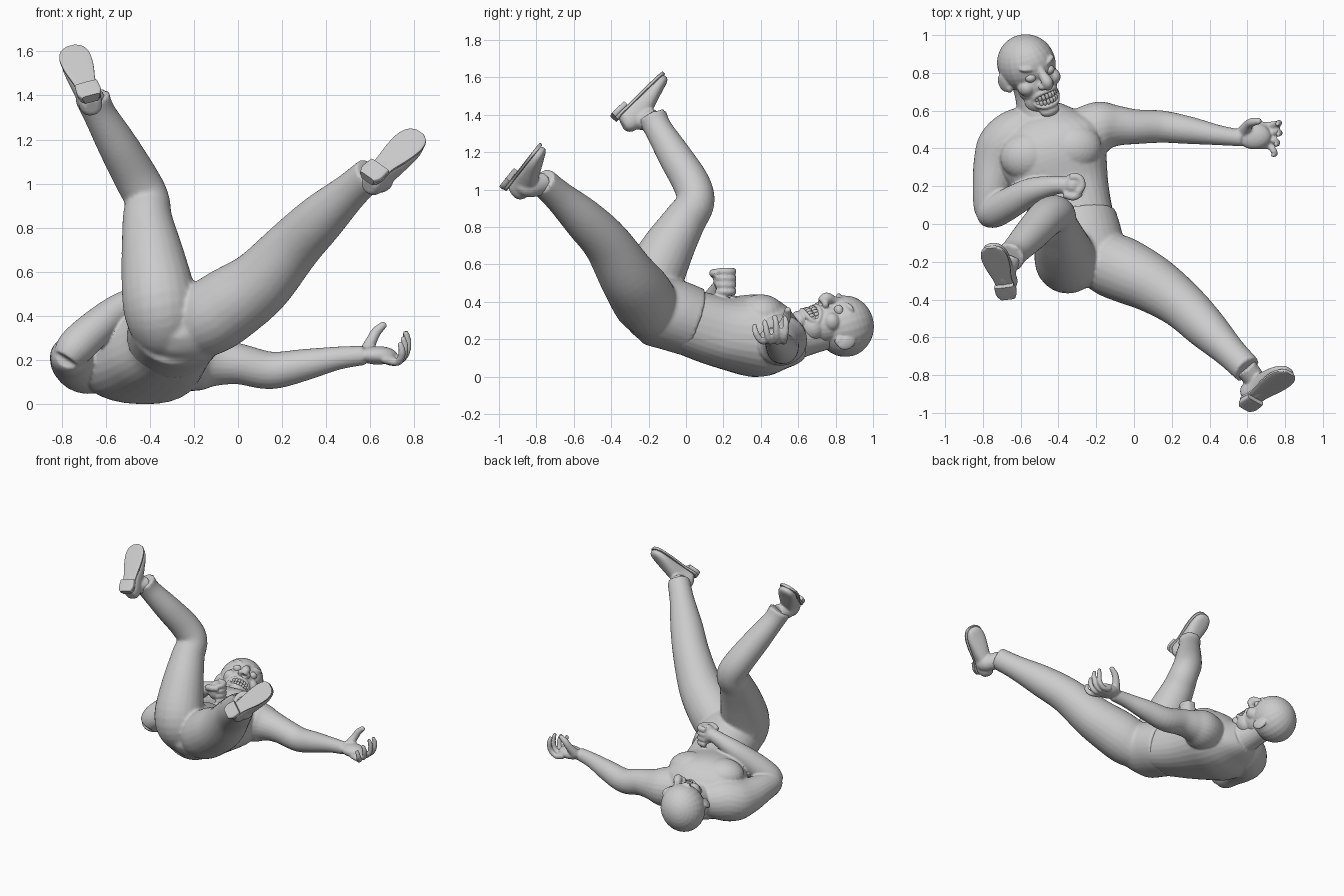
import bpy, bmesh, math
from mathutils import Vector, Matrix

ID = Matrix.Identity(4)


def spline(a, b, c, d, t):
    return [0.5 * (2 * q + (r - p) * t + (2 * p - 5 * q + 4 * r - s) * t * t + (3 * q - p - 3 * r + s) * t ** 3)
            for p, q, r, s in zip(a, b, c, d)]


def loft(bm, pts, side=(1, 0, 0), M=ID, p=1.0, n=24, steps=5):
    """Smooth tube through (x, y, z, half width[, half depth]) sections; p < 1 makes it boxy."""
    P = [tuple(q) if len(q) == 5 else tuple(q) + (q[3],) for q in pts]
    E = [P[0]] + P + [P[-1]]
    S = [spline(*E[i:i + 4], k / steps) for i in range(len(P) - 1) for k in range(steps)] + [list(P[-1])]
    rings = []
    for i, s in enumerate(S):
        T = (Vector(S[min(i + 1, len(S) - 1)][:3]) - Vector(S[max(i - 1, 0)][:3])).normalized()
        W = Vector(side)
        W = (W - T * W.dot(T)).normalized()
        D = T.cross(W)
        ring = []
        for k in range(n):
            c, d = math.cos(2 * math.pi * k / n), math.sin(2 * math.pi * k / n)
            c, d = math.copysign(abs(c) ** p, c), math.copysign(abs(d) ** p, d)
            ring.append(bm.verts.new(M @ (Vector(s[:3]) + W * c * s[3] + D * d * s[4])))
        rings.append(ring)
    for r, q in zip(rings, rings[1:]):
        for k in range(n):
            bm.faces.new((r[k], r[(k + 1) % n], q[(k + 1) % n], q[k]))
    bm.faces.new(rings[0][::-1])
    bm.faces.new(rings[-1])


def ball(bm, c, r, M=ID, rot=ID):
    bmesh.ops.create_uvsphere(bm, u_segments=24, v_segments=16, radius=1,
                              matrix=M @ Matrix.Translation(c) @ rot @ Matrix.Diagonal((*r, 1)))


def finish(name, bm, voxel=None, smooth=2):
    """Make the object; with a voxel size the overlapping parts are fused and softened."""
    bmesh.ops.recalc_face_normals(bm, faces=bm.faces)
    me = bpy.data.meshes.new(name)
    bm.to_mesh(me)
    bm.free()
    ob = bpy.data.objects.new(name, me)
    bpy.context.collection.objects.link(ob)
    if voxel:
        m = ob.modifiers.new("fuse", 'REMESH')
        m.mode, m.voxel_size, m.use_smooth_shade = 'VOXEL', voxel, True
        m = ob.modifiers.new("soften", 'SMOOTH')
        m.factor, m.iterations = 0.5, smooth
        new = bpy.data.meshes.new_from_object(ob.evaluated_get(bpy.context.evaluated_depsgraph_get()))
        ob.modifiers.clear()
        ob.data = new
    bpy.ops.object.select_all(action='DESELECT')
    ob.select_set(True)
    bpy.context.view_layer.objects.active = ob
    bpy.ops.object.shade_smooth_by_angle(angle=math.radians(60 if voxel else 40))
    return ob


def frame(x, y, z, o, s=1.0):
    m = Matrix((x, y, z)).transposed().to_4x4() @ Matrix.Scale(s, 4)
    m.translation = o
    return m


# Head frame: side, face direction, crown direction
F = Vector((.45, -.13, .88)).normalized()
U = Vector((-.28, .93, .28))
U = (U - F * U.dot(F)).normalized()
H = frame(U.cross(F), F, U, (-.57, .85, .27))

# Upper body: torso, neck, chest, arms and hands
bm = bmesh.new()
loft(bm, [(-.27, -.1, .33, .19, .165), (-.31, .05, .28, .2, .18), (-.37, .2, .238, .245, .192),
          (-.43, .36, .22, .295, .22), (-.465, .46, .205, .29, .2), (-.49, .55, .195, .2, .145),
          (-.505, .61, .2, .12, .11)], (.97, .2, 0), n=32, p=.85)
loft(bm, [(-.49, .53, .2, .13), (-.53, .68, .225, .1), (-.565, .8, .26, .1)])
spin = Matrix.Rotation(.2, 4, 'Z')
for c in ((-.32, .4, .335), (-.56, .36, .335)):
    ball(bm, c, (.15, .13, .105), rot=spin)
loft(bm, [(-.53, .52, .2, .12), (-.62, .465, .2, .145), (-.69, .4, .19, .145), (-.73, .31, .195, .122),
          (-.755, .19, .21, .1), (-.765, .08, .215, .083), (-.765, .03, .22, .06)])
loft(bm, [(-.78, .045, .2, .065), (-.74, .065, .255, .085), (-.65, .115, .34, .083), (-.54, .175, .43, .07),
          (-.42, .205, .5, .05), (-.35, .205, .52, .045)], (0, 1, 0))
loft(bm, [(-.26, .48, .2, .14), (-.17, .515, .195, .135), (-.09, .52, .19, .108), (.01, .515, .18, .092),
          (.15, .515, .152, .085), (.3, .495, .177, .072), (.45, .47, .207, .053), (.57, .455, .22, .044)], (0, 1, 0))
# closed hand
ball(bm, (-.325, .205, .515), (.055, .06, .068))
for k in range(4):
    z = .455 + .036 * k
    loft(bm, [(-.34, .25, z, .02), (-.29, .245, z, .02), (-.275, .2, z, .02), (-.3, .165, z, .017)],
         (0, 0, 1), n=12)
loft(bm, [(-.37, .16, .54, .022), (-.32, .145, .555, .022), (-.28, .165, .55, .018)], (0, 0, 1), n=12)
# open hand, fingers fanned
ball(bm, (.635, .465, .22), (.09, .07, .042))
for k in range(4):
    y, e = .415 + .036 * k, (-.03, -.005, .02, .015)[k]
    t = y + .018 * (k - 1.5) - .015
    loft(bm, [(.66, y, .205, .021), (.715, y, .19, .019), (.75 + e / 2, (y + t) / 2, .215 + e / 2, .018),
              (.76 + e / 2, t, .265 + e, .017), (.75 + e / 2, t - .008, .31 + e, .012)], (0, 1, 0), n=12)
loft(bm, [(.58, .49, .23, .035), (.605, .525, .285, .026), (.63, .54, .33, .023), (.67, .545, .365, .015)],
     (0, 1, 0), n=12)
finish("upper_body", bm, .008)

# Head: skull, face masses, nose, lips and ears
bm = bmesh.new()
for c, r in [((0, 0, 0), (.152, .168, .155)), ((0, .05, -.1), (.112, .11, .125)),
             ((0, .065, -.19), (.1, .085, .078)), ((0, .12, -.25), (.055, .045, .036))]:
    ball(bm, c, r, H)
for s in (-1, 1):
    ball(bm, (s * .058, .132, .008), (.05, .032, .018), H, Matrix.Rotation(-s * .35, 4, 'Y'))
    ball(bm, (s * .08, .09, -.095), (.045, .052, .045), H)
    ball(bm, (s * .026, .175, -.1), (.02, .024, .018), H)
    ball(bm, (s * .152, -.02, -.055), (.014, .036, .05), H, Matrix.Rotation(s * .3, 4, 'Z'))
    ball(bm, (s * .135, -.005, -.085), (.02, .025, .03), H)
loft(bm, [(0, .14, .015, .022), (0, .168, -.04, .024), (0, .195, -.08, .031), (0, .18, -.112, .026)], M=H, n=16)
for u in (-.136, -.218):
    loft(bm, [(.075 * math.sin(a), .085 + .074 * math.cos(a), u - (u + .177) * (abs(a) / 1.3) ** 3, .013)
              for a in [-1.3 + .325 * k for k in range(9)]], (0, 0, 1), H, n=12)
finish("head", bm, .006, 3)

# Eyes
bm = bmesh.new()
for s in (-1, 1):
    ball(bm, (s * .057, .133, -.04), (.03, .03, .025), H)
finish("eyes", bm)

# Teeth: two curved rows
bm = bmesh.new()
for u in (-.163, -.192):
    for k in range(8):
        a = -.98 + .28 * k
        ball(bm, (.07 * math.sin(a), .088 + .072 * math.cos(a), u), (.0105, .01, .017), H,
             Matrix.Rotation(-a, 4, 'Z'))
finish("teeth", bm)

# Trousers: seat and two legs
bm = bmesh.new()
loft(bm, [(-.302, .035, .292, .208, .187), (-.28, -.08, .332, .22, .192), (-.26, -.2, .36, .22, .185),
          (-.27, -.27, .365, .17, .14), (-.28, -.32, .37, .09, .07)], (.97, .2, 0), n=32)
loft(bm, [(-.32, -.12, .29, .12), (-.335, -.175, .36, .16), (-.355, -.195, .47, .17), (-.385, -.11, .66, .145),
          (-.41, -.01, .83, .115), (-.415, .05, .93, .102), (-.465, .03, 1.03, .1), (-.55, -.06, 1.18, .09),
          (-.63, -.145, 1.32, .075), (-.66, -.18, 1.39, .08)])
loft(bm, [(-.2, -.16, .34, .15), (-.13, -.21, .39, .17), (-.04, -.25, .45, .17), (.1, -.32, .55, .152),
          (.25, -.425, .715, .128), (.38, -.55, .845, .112), (.51, -.68, .965, .085), (.6, -.77, 1.045, .078)],
     (0, 0, 1))
finish("trousers", bm, .012, 3)


# Shoes: local x = across, y = heel to toe, z = up from the sole
def shoe(name, heel, toe_dir, sole_dir, ankle):
    L = Vector(toe_dir).normalized()
    h = -Vector(sole_dir)
    h = (h - L * h.dot(L)).normalized()
    M = frame(L.cross(h), L, h, heel, 1.12)
    b = bmesh.new()
    loft(b, [(0, .004, .05, .03, .03), (0, .03, .055, .047, .055), (0, .1, .055, .047, .058),
             (0, .17, .048, .055, .046), (0, .25, .036, .06, .032), (0, .3, .028, .045, .024),
             (0, .32, .022, .018, .014)], M=M, p=.85)
    loft(b, [tuple(M @ Vector((0, .075, .05))) + (.053,), tuple(M @ Vector((0, .085, .09))) + (.055,),
             tuple(ankle) + (.06,)], tuple(L))
    finish(name + "_shoe_upper", b, .008)
    b = bmesh.new()
    loft(b, [(0, 0, .008, .03, .009), (0, .03, .008, .048, .009), (0, .1, .008, .044, .009),
             (0, .19, .008, .06, .009), (0, .26, .008, .064, .009), (0, .305, .008, .05, .009),
             (0, .325, .008, .022, .009)], M=M, p=.4)
    loft(b, [(0, 0, -.01, .036, .014), (0, .03, -.01, .05, .014), (0, .08, -.01, .047, .014)], M=M, p=.4)
    finish(name + "_shoe_sole", b)


shoe("right", (-.665, -.382, 1.383), (-.09, .24, .23), (-.1, -.7, .7), (-.65, -.17, 1.37))
shoe("left", (.585, -.962, 1.02), (.66, .46, .59), (-.2, -.85, .4), (.59, -.76, 1.035))
